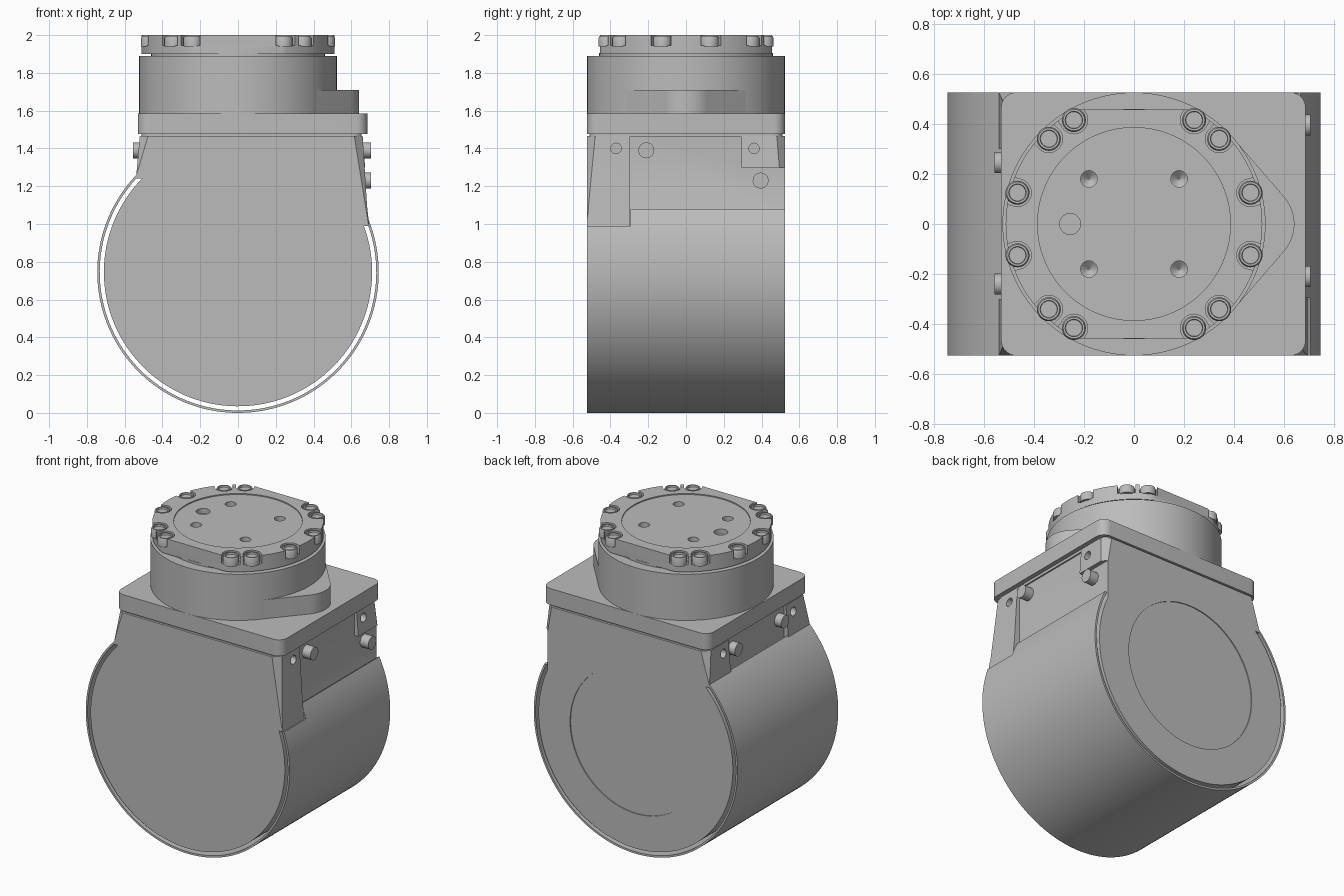
import bpy, bmesh
from math import sin, cos, pi, radians, atan2, asin, acos
from mathutils import Vector

if "Cube" in bpy.data.objects:
    bpy.data.objects.remove(bpy.data.objects["Cube"])

grey = bpy.data.materials.new("housing grey")
grey.use_nodes = True
GREY = (0.5, 0.5, 0.5, 1)
grey.diffuse_color = GREY
grey.node_tree.nodes["Principled BSDF"].inputs["Base Color"].default_value = GREY

HALF = 0.525          # half depth of the body
AXIS_Z = 0.745        # height of the round body's axis
TOP = 1.465           # top of the body


def finish(name, bm):
    bmesh.ops.recalc_face_normals(bm, faces=bm.faces)
    mesh = bpy.data.meshes.new(name)
    bm.to_mesh(mesh)
    bm.free()
    mesh.materials.append(grey)
    obj = bpy.data.objects.new(name, mesh)
    bpy.context.collection.objects.link(obj)
    return obj


def prism(name, pts, axis, lo, hi):
    """Extrude an outline along an axis: x uses (y, z), y uses (x, z), z uses (x, y)."""
    def place(p, t):
        return {"x": (t, p[0], p[1]), "y": (p[0], t, p[1]), "z": (p[0], p[1], t)}[axis]
    bm = bmesh.new()
    face = bm.faces.new([bm.verts.new(place(p, lo)) for p in pts])
    ext = bmesh.ops.extrude_face_region(bm, geom=[face])
    verts = [v for v in ext["geom"] if isinstance(v, bmesh.types.BMVert)]
    bmesh.ops.translate(bm, verts=verts, vec=Vector(place((0, 0), hi - lo)))
    return finish(name, bm)


def arc(c, r, start, end, n):
    steps = [start + (end - start) * i / n for i in range(n + 1)]
    return [(c[0] + r * cos(a), c[1] + r * sin(a)) for a in steps]


def rod(name, c, r, axis, lo, hi, n=32):
    return prism(name, arc(c, r, 0, 2 * pi, n)[:-1], axis, lo, hi)


def turned(name, c, rings, n=24):
    """Stack of circles (radius, z) about a vertical line."""
    bm = bmesh.new()
    loops = [[bm.verts.new((*p, z)) for p in arc(c, r, 0, 2 * pi, n)[:-1]] for r, z in rings]
    for a, b in zip(loops, loops[1:]):
        for i in range(n):
            bm.faces.new((a[i], a[(i + 1) % n], b[(i + 1) % n], b[i]))
    bm.faces.new(loops[0])
    bm.faces.new(loops[-1])
    return finish(name, bm)


def hull(name, pts):
    bm = bmesh.new()
    for p in pts:
        bm.verts.new(p)
    bmesh.ops.convex_hull(bm, input=bm.verts)
    return finish(name, bm)


def combine(target, tool, operation="DIFFERENCE"):
    mod = target.modifiers.new("bool", "BOOLEAN")
    mod.operation, mod.object, mod.solver = operation, tool, "EXACT"
    bpy.context.view_layer.objects.active = target
    bpy.ops.object.modifier_apply(modifier=mod.name)
    bpy.data.objects.remove(tool)


def rounded(x0, x1, y, r):
    pts = []
    for i, (cx, cy) in enumerate([(x1 - r, y - r), (x0 + r, y - r), (x0 + r, r - y), (x1 - r, r - y)]):
        pts += arc((cx, cy), r, i * pi / 2, (i + 1) * pi / 2, 8)
    return pts


# Round motor body rising into a square neck
R = 0.71
WALL_R, WALL_L = 0.645, -0.507
right_angle = acos(WALL_R / R)
left_angle = acos(WALL_L / R)
outline = arc((0, AXIS_Z), R, right_angle, left_angle - 2 * pi, 110)
body = prism("motor_body", outline + [(WALL_L, TOP), (WALL_R, TOP)], "y", -HALF, HALF)

# Raised mounting pads on both sides
pads = [
    ([(0.5, 0.99), (0.695, 0.99), (0.683, 1.1), (0.66, TOP), (0.5, TOP)], -HALF, -0.3),
    ([(0.5, 1.3), (0.673, 1.3), (0.66, TOP), (0.5, TOP)], 0.295, HALF),
    ([(-0.4, 1.24), (-0.54, 1.24), (-0.52, TOP), (-0.4, TOP)], -HALF, -0.3),
    ([(-0.4, 1.24), (-0.54, 1.24), (-0.52, TOP), (-0.4, TOP)], 0.3, HALF),
]
for pts, lo, hi in pads:
    combine(body, prism("pad", pts, "y", lo, hi), "UNION")

# Tapered corner cuts below the cover plate
for xt, xb, zb, out in [(0.66, 0.69, 1.0, 1), (-0.52, -0.54, 1.25, -1)]:
    for s in (-1, 1):
        y = s * HALF
        combine(body, hull("corner_cutter", [
            (xt - out * 0.045, y, 1.47), (xt + out * 0.01, y - s * 0.055, 1.47),
            (xt + out * 0.06, y + s * 0.05, 1.47), (xb, y, zb),
            (xb + out * 0.05, y + s * 0.05, zb)]))

# Screw holes in the pads and the recessed rear cap
for y in (-0.37, 0.36):
    combine(body, rod("hole_cutter", (y, 1.4), 0.028, "x", 0.62, 0.8, 20))
    combine(body, rod("hole_cutter", (y, 1.4), 0.028, "x", -0.8, -0.49, 20))
combine(body, rod("cap_cutter", (0, AXIS_Z), 0.48, "y", HALF - 0.006, HALF + 0.1, 72))

# Thin sleeve around the body, notched where the pads reach down
start = asin((1.08 - AXIS_Z) / 0.745)
end = -pi - asin((1.268 - AXIS_Z) / 0.745)
sleeve = prism("outer_sleeve", arc((0, AXIS_Z), 0.745, start, end, 120)
               + arc((0, AXIS_Z), 0.732, end, start, 120), "y", -HALF, HALF)
combine(sleeve, prism("notch", [(-0.6, 0.99), (-0.295, 0.99), (-0.295, 1.2), (-0.6, 1.2)], "x", 0.4, 0.9))

# Side screws
for x, out, spots in [(WALL_R, 0.705, [(-0.21, 1.39), (0.395, 1.23)]),
                      (WALL_L, -0.557, [(-0.24, 1.39), (0.245, 1.39)])]:
    for i, c in enumerate(spots):
        side = "left" if out > 0 else "right"
        rod(f"{side}_side_screw_{i + 1}", c, 0.042, "x", *sorted((x - 0.02 * (out > 0), out)))

# Cover plate over a narrow gasket
prism("gasket", rounded(-0.51, 0.655, 0.51, 0.05), "z", TOP - 0.005, 1.485)
prism("cover_plate", rounded(-0.53, 0.685, HALF, 0.06), "z", 1.477, 1.585)

# Output drum with a side lobe at its foot
rod("output_drum", (0, 0), HALF, "z", 1.58, 1.89, 96)
lobe_r, lobe_x = 0.165, 0.475
tangent = acos((HALF - lobe_r) / lobe_x)
prism("drum_lobe", arc((lobe_x, 0), lobe_r, -tangent, tangent, 32)
      + arc((0, 0), HALF - 0.001, tangent, 2 * pi - tangent, 80), "z", 1.58, 1.71)
rod("drum_collar", (0, 0), 0.46, "z", 1.88, 1.905, 72)

# Flange: round disc with two flats
FLANGE_R, FLAT = 0.512, 0.456
a = asin(FLAT / FLANGE_R)
flange = prism("output_flange", arc((0, 0), FLANGE_R, -a, a, 40)
               + arc((0, 0), FLANGE_R, pi - a, pi + a, 40), "z", 1.9, 2.0)
combine(flange, rod("recess_cutter", (0, 0), 0.385, "z", 1.993, 2.1, 72))
for x in (-0.18, 0.18):
    for y in (-0.18, 0.18):
        combine(flange, turned("hole_cutter", (x, y), [(0.004, 1.925), (0.033, 1.95), (0.033, 2.1)]))
combine(flange, rod("pin_cutter", (-0.255, 0), 0.042, "z", 1.96, 2.1))

# Rim pockets open to the edge, each holding a bolt
bolts = [(sx * x, sy * y) for x, y in [(0.465, 0.125), (0.34, 0.34), (0.24, 0.415)]
         for sx in (-1, 1) for sy in (-1, 1)]
for i, c in enumerate(bolts):
    d = atan2(c[1], c[0])
    back = arc(c, 0.055, d + pi / 2, d + 3 * pi / 2, 16)
    reach = Vector((cos(d), sin(d))) * 0.15
    slot = back + [tuple(Vector(back[-1]) + reach), tuple(Vector(back[0]) + reach)]
    combine(flange, prism("pocket_cutter", slot, "z", 1.945, 2.1))
    turned(f"flange_bolt_{i + 1}", c, [(0.048, 1.94), (0.048, 1.985), (0.043, 1.996),
                                       (0.035, 1.996), (0.033, 1.985)])

# Smooth curved surfaces, keep edges crisp
for obj in bpy.context.collection.objects:
    if obj.type == "MESH" and obj.data.materials and obj.data.materials[0] == grey:
        bpy.ops.object.select_all(action="DESELECT")
        obj.select_set(True)
        bpy.context.view_layer.objects.active = obj
        bpy.ops.object.shade_smooth_by_angle(angle=radians(30))
